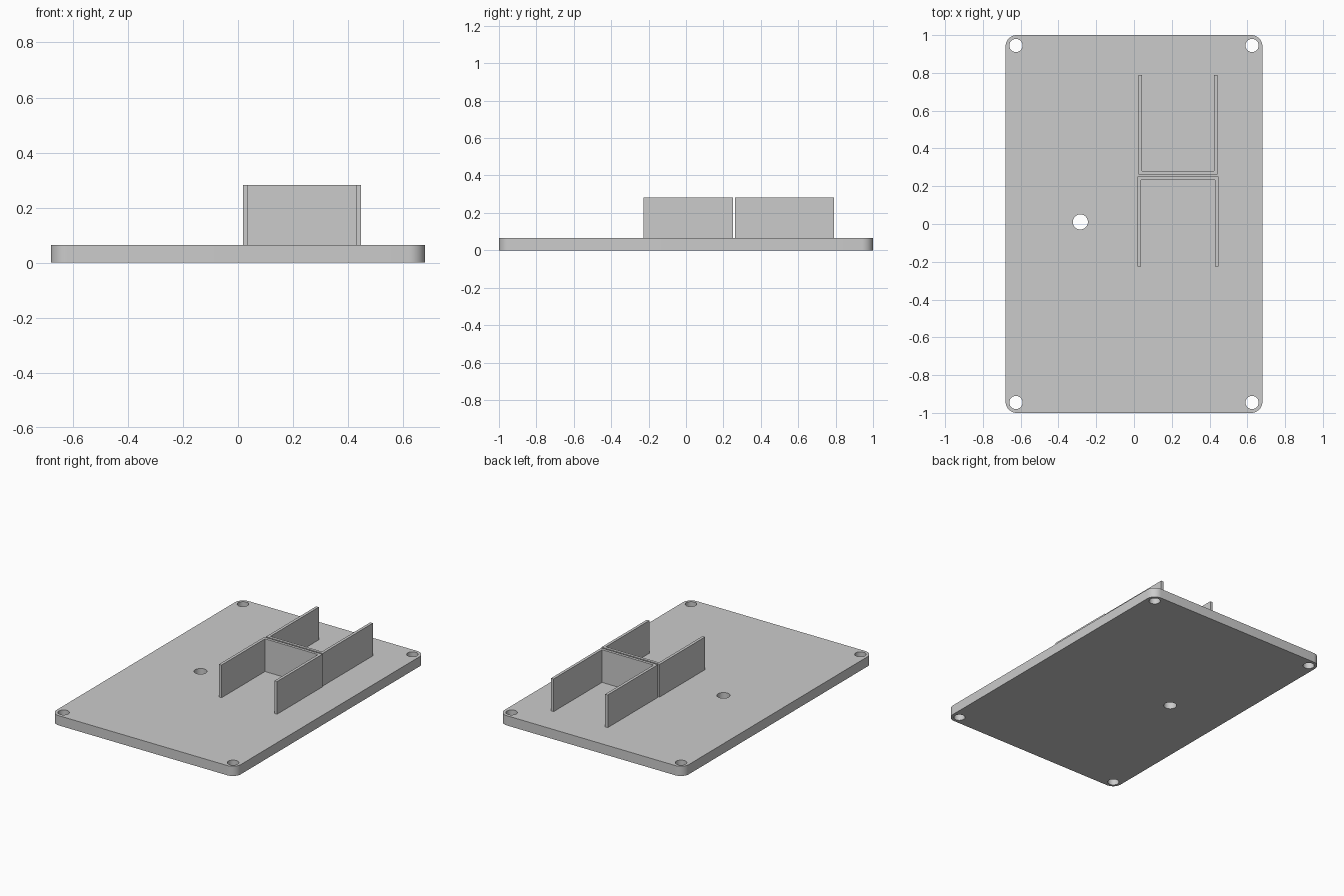
import bpy
import bmesh
import math

default = bpy.data.objects.get("Cube")
if default:
    bpy.data.objects.remove(default, do_unlink=True)

PLATE_TOP, WALL_TOP = 0.065, 0.283

grey = bpy.data.materials.new("light_grey")
grey.use_nodes = True
grey.diffuse_color = (0.6, 0.6, 0.6, 1)
grey.node_tree.nodes["Principled BSDF"].inputs["Base Color"].default_value = (0.6, 0.6, 0.6, 1)


def extrude_outline(name, points, z0, z1):
    """Solid prism from a counter-clockwise outline."""
    bm = bmesh.new()
    base = bm.faces.new([bm.verts.new((x, y, z0)) for x, y in points])
    grown = bmesh.ops.extrude_face_region(bm, geom=[base], use_keep_orig=True)
    top = [v for v in grown["geom"] if isinstance(v, bmesh.types.BMVert)]
    bmesh.ops.translate(bm, verts=top, vec=(0, 0, z1 - z0))
    bmesh.ops.recalc_face_normals(bm, faces=bm.faces)
    mesh = bpy.data.meshes.new(name)
    bm.to_mesh(mesh)
    bm.free()
    mesh.materials.append(grey)
    obj = bpy.data.objects.new(name, mesh)
    bpy.context.collection.objects.link(obj)
    return obj


def arc(cx, cy, r, start, end, steps):
    return [(cx + r * math.cos(start + (end - start) * i / steps),
             cy + r * math.sin(start + (end - start) * i / steps))
            for i in range(steps + 1)]


# Base plate with rounded corners
half_x, half_y, radius = 0.68, 1.0, 0.06
outline = []
for i, (sx, sy) in enumerate([(1, 1), (-1, 1), (-1, -1), (1, -1)]):
    start = i * math.pi / 2
    outline += arc(sx * (half_x - radius), sy * (half_y - radius), radius,
                   start, start + math.pi / 2, 10)
plate = extrude_outline("base_plate", outline, 0, PLATE_TOP)

# Screw holes in the corners and one cable hole
holes = [(sx * 0.625, sy * 0.945, 0.035) for sx in (-1, 1) for sy in (-1, 1)]
holes.append((-0.284, 0.011, 0.04))
bpy.context.view_layer.objects.active = plate
for x, y, r in holes:
    cutter = extrude_outline("hole_cutter", arc(x, y, r, 0, math.tau, 32)[:-1],
                             -0.1, PLATE_TOP + 0.1)
    cutter.hide_render = True
    cut = plate.modifiers.new("hole", "BOOLEAN")
    cut.operation = "DIFFERENCE"
    cut.solver = "EXACT"
    cut.object = cutter
    bpy.ops.object.modifier_apply(modifier=cut.name)
    bpy.data.objects.remove(cutter, do_unlink=True)

bpy.ops.object.select_all(action="DESELECT")
plate.select_set(True)
bpy.ops.object.shade_smooth_by_angle(angle=math.radians(30))


# Two U-shaped holders standing back to back
def holder(name, x0, x1, y_closed, y_open, t=0.019):
    inner = y_closed + math.copysign(t, y_open - y_closed)
    extrude_outline(name, [(x0, y_closed), (x1, y_closed), (x1, y_open),
                           (x1 - t, y_open), (x1 - t, inner), (x0 + t, inner),
                           (x0 + t, y_open), (x0, y_open)], PLATE_TOP, WALL_TOP)


holder("front_holder", 0.018, 0.447, 0.251, -0.226)
holder("back_holder", 0.024, 0.442, 0.261, 0.79)
